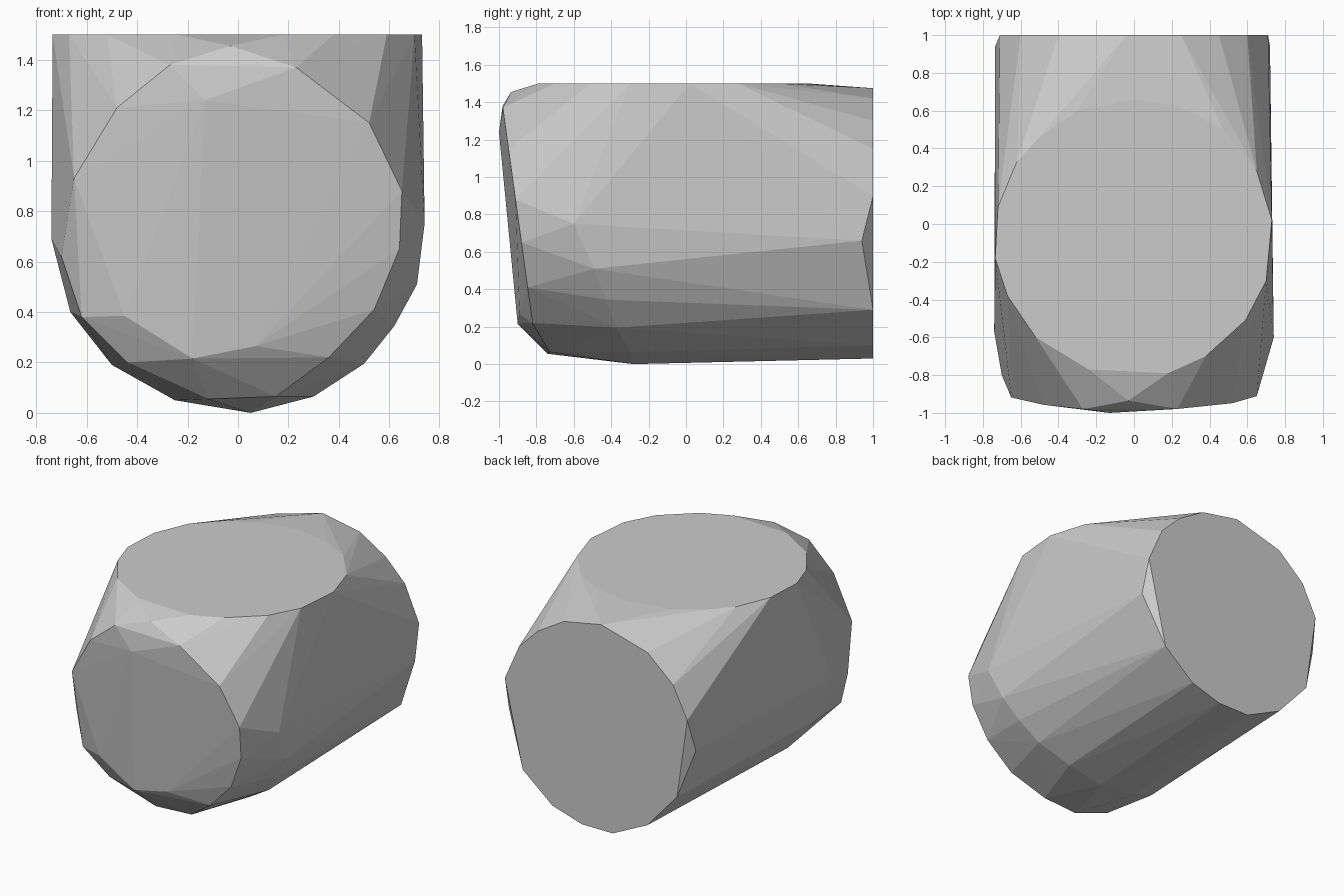
import bpy
import bmesh
import math

# Remove the default cube only
default_cube = bpy.data.objects.get("Cube")
if default_cube:
    bpy.data.objects.remove(default_cube, do_unlink=True)


def make_material(name, colour):
    material = bpy.data.materials.new(name)
    material.use_nodes = True
    material.diffuse_color = colour
    shader = next(n for n in material.node_tree.nodes if n.type == "BSDF_PRINCIPLED")
    shader.inputs["Base Color"].default_value = colour
    return material


def front_depth(z):
    """The front end leans forward towards the top."""
    return -(0.79 + 0.138 * z)


def hull_object(name, points, material):
    """Wrap a convex, flat-shaded shell around the points."""
    bm = bmesh.new()
    for point in points:
        bm.verts.new(point)
    result = bmesh.ops.convex_hull(bm, input=bm.verts, use_existing_faces=False)
    inside = {v for v in result["geom_interior"] + result["geom_unused"]
              if isinstance(v, bmesh.types.BMVert)}
    bmesh.ops.delete(bm, geom=list(inside), context="VERTS")
    bmesh.ops.dissolve_limit(bm, angle_limit=math.radians(0.5),
                             verts=bm.verts, edges=bm.edges)
    bmesh.ops.recalc_face_normals(bm, faces=bm.faces)
    mesh = bpy.data.meshes.new(name)
    bm.to_mesh(mesh)
    bm.free()
    mesh.materials.append(material)
    for polygon in mesh.polygons:
        polygon.use_smooth = False
    obj = bpy.data.objects.new(name, mesh)
    bpy.context.collection.objects.link(obj)
    return obj


# Outline of the leaning front end, as x and z
front_outline = [
    (-.27, 1.38), (.23, 1.37), (.52, 1.15), (.65, .88), (.64, .65), (.54, .41),
    (.36, .22), (-.65, .93), (-.48, 1.21),
]

# Outline of the upright back end, as x and z
back_outline = [
    (.71, .9), (.6, 1.15), (.45, 1.3), (.25, 1.42), (-.04, 1.475), (-.4, 1.375),
    (-.6, 1.2), (-.71, .98), (-.63, .42), (-.4, .16), (-.13, .03), (.11, .03),
    (.34, .1), (.57, .29),
]

# Outline of the level top, as x and y
top_outline = [
    (-.24, -.77), (.18, -.79), (.38, -.7), (.59, -.51), (.7, -.3), (.73, .02),
    (.65, .28), (.47, .5), (.25, .62), (0, .66), (-.3, .6), (-.5, .46),
    (-.62, .33), (-.72, .09), (-.735, -.18), (-.67, -.38), (-.52, -.6),
]

# Bulges of the front face and its rounded lower lip
front_bulges = [
    (-.13, -1, 1.24), (-.03, -.935, 1.455), (-.55, -.91, .69), (-.45, -.9, .385),
    (-.18, -.9, .215), (.07, -.89, .265), (-.7, -.8, .62), (-.62, -.84, .38),
    (-.44, -.8, .2), (-.12, -.74, .055), (.15, -.73, .065),
]

# Widest points along the flanks and belly
flank_points = [
    (.74, -.6, .75), (.71, -.49, .51), (.62, -.43, .345), (.5, -.37, .195),
    (.3, -.3, .065), (.05, -.28, 0), (-.25, -.3, .05), (-.5, -.42, .19),
    (-.665, -.5, .4), (-.74, -.57, .69), (.72, .94, .66), (-.735, .94, .75),
]

points = [(x, front_depth(z), z) for x, z in front_outline]
points += [(x, 1, z) for x, z in back_outline]
points += [(x, y, 1.5) for x, y in top_outline]
points += front_bulges + flank_points

grey = make_material("plain grey", (0.6, 0.6, 0.6, 1))
hull_object("faceted_body", points, grey)
